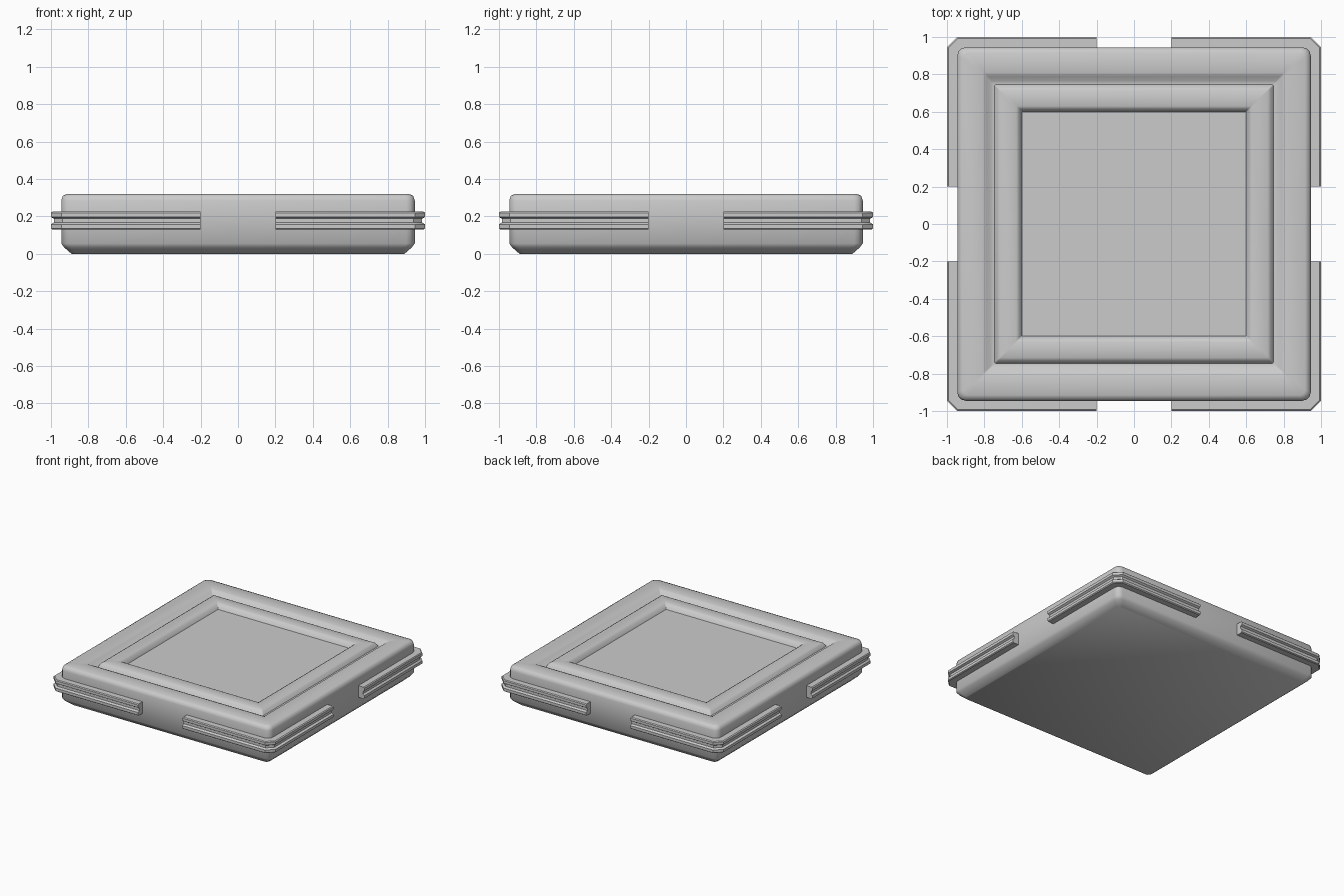
import bpy, bmesh
from math import sin, cos, pi, radians

if "Cube" in bpy.data.objects:
    bpy.data.objects.remove(bpy.data.objects["Cube"])


def finish(name, bm, angle):
    bmesh.ops.recalc_face_normals(bm, faces=bm.faces)
    mesh = bpy.data.meshes.new(name)
    bm.to_mesh(mesh)
    bm.free()
    ob = bpy.data.objects.new(name, mesh)
    bpy.context.collection.objects.link(ob)
    bpy.ops.object.select_all(action='DESELECT')
    bpy.context.view_layer.objects.active = ob
    ob.select_set(True)
    bpy.ops.object.shade_smooth_by_angle(angle=radians(angle))
    return ob


def square_ring(bm, half, z, r, seg=3):
    """Square loop with rounded corners."""
    ring = []
    for q in range(4):
        sx, sy = [(1, 1), (-1, 1), (-1, -1), (1, -1)][q]
        for i in range(seg + 1):
            a = (q + i / seg) * pi / 2
            ring.append(bm.verts.new((sx * (half - r) + r * cos(a),
                                      sy * (half - r) + r * sin(a), z)))
    return ring


def bridge(bm, a, b, closed=True):
    n = len(a)
    for i in range(n if closed else n - 1):
        j = (i + 1) % n
        bm.faces.new((a[i], a[j], b[j], b[i]))


# Tray: underside, side wall, rim, groove, inner frame and sunken floor
profile = [(0.89, 0.0, 0.03), (0.93, 0.035, 0.04), (0.945, 0.055, 0.045),
           (0.945, 0.285, 0.045), (0.937, 0.31, 0.04), (0.915, 0.32, 0.03),
           (0.81, 0.32, 0.01), (0.79, 0.312, 0.008), (0.765, 0.285, 0.006),
           (0.745, 0.285, 0.006), (0.73, 0.312, 0.006), (0.715, 0.32, 0.006),
           (0.63, 0.32, 0.005), (0.615, 0.312, 0.005), (0.60, 0.28, 0.004)]
bm = bmesh.new()
rings = [square_ring(bm, *p) for p in profile]
for a, b in zip(rings, rings[1:]):
    bridge(bm, a, b)
bm.faces.new(rings[0])
bm.faces.new(rings[-1])
finish("tray_body", bm, 50)

# Corner guards: double-ribbed section swept round each chamfered corner
section = [(0.92, 0.13), (0.993, 0.13), (1.0, 0.136), (1.0, 0.158),
           (0.985, 0.168), (0.985, 0.188), (1.0, 0.197), (1.0, 0.219),
           (0.993, 0.225), (0.92, 0.225)]
for sx, sy, label in [(1, 1, "back_right"), (-1, 1, "back_left"),
                      (-1, -1, "front_left"), (1, -1, "front_right")]:
    bm = bmesh.new()
    loops = [[], [], [], []]
    for h, z in section:
        c = max(0.055 - (1 - h) * 0.6, 0.01)
        path = [(0.2, h), (h - c, h), (h, h - c), (h, 0.2)]
        for loop, (x, y) in zip(loops, path):
            loop.append(bm.verts.new((sx * x, sy * y, z)))
    for a, b in zip(loops, loops[1:]):
        bridge(bm, a, b)
    bm.faces.new(loops[0])
    bm.faces.new(loops[-1])
    finish("corner_guard_" + label, bm, 40)
